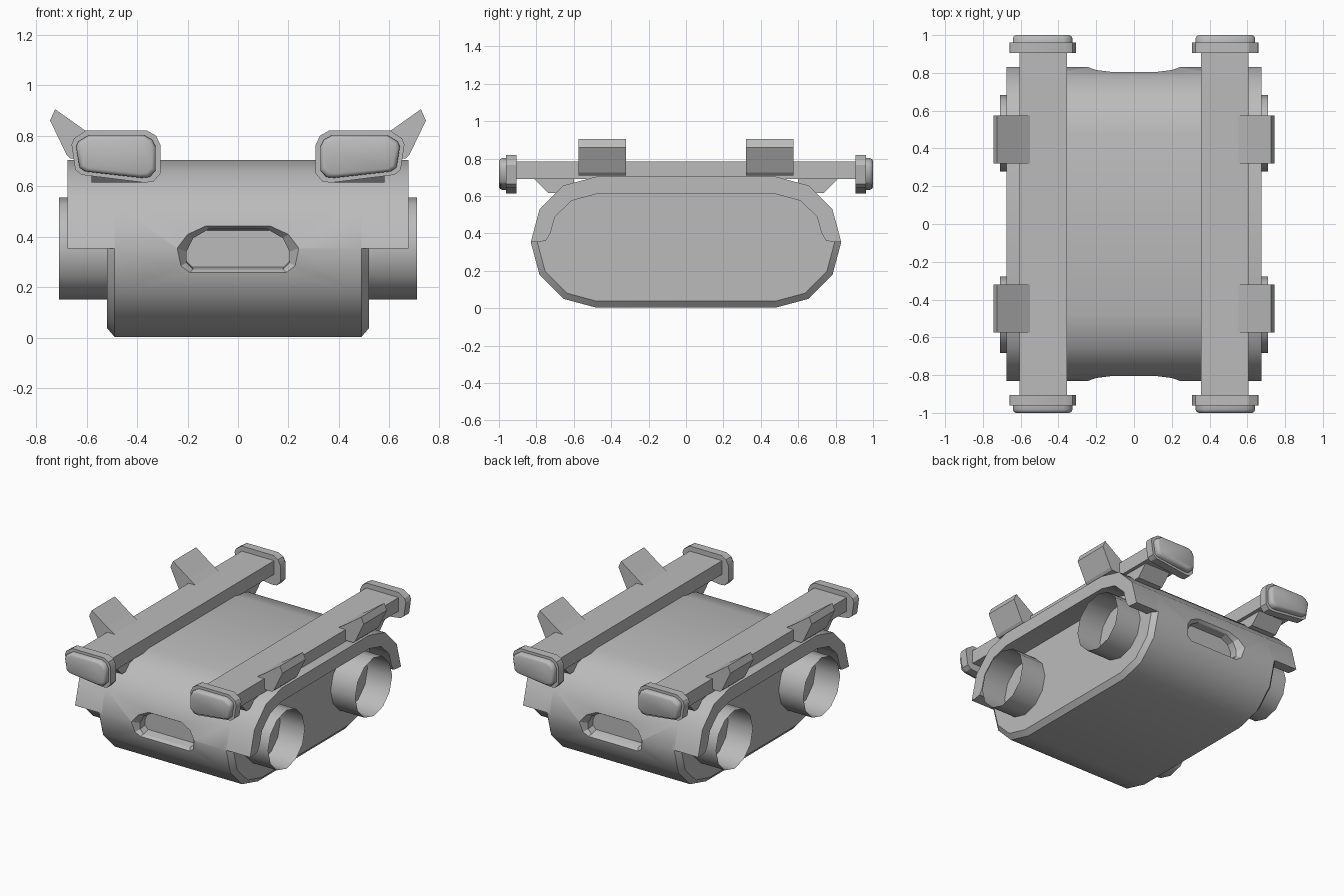
import bpy, bmesh, math

if "Cube" in bpy.data.objects:
    bpy.data.objects.remove(bpy.data.objects["Cube"])

GREY = 0.5
mat = bpy.data.materials.new("grey")
mat.use_nodes = True
mat.diffuse_color = (GREY, GREY, GREY, 1)
mat.node_tree.nodes["Principled BSDF"].inputs["Base Color"].default_value = (GREY, GREY, GREY, 1)


def loft(name, rings, caps=True, mirror=(False, False), smooth=35):
    """Bridge closed rings of 3D points in order, with optional end caps and mirroring."""
    bm = bmesh.new()
    loops = [[bm.verts.new(p) for p in ring] for ring in rings]
    n = len(loops[0])
    for a, b in zip(loops, loops[1:]):
        for i in range(n):
            j = (i + 1) % n
            bm.faces.new((a[i], a[j], b[j], b[i]))
    if caps:
        bm.faces.new(loops[0])
        bm.faces.new(loops[-1])
    bmesh.ops.recalc_face_normals(bm, faces=bm.faces)
    mesh = bpy.data.meshes.new(name)
    bm.to_mesh(mesh)
    bm.free()
    mesh.materials.append(mat)
    ob = bpy.data.objects.new(name, mesh)
    bpy.context.collection.objects.link(ob)
    if any(mirror):
        m = ob.modifiers.new("mirror", "MIRROR")
        m.use_axis = (mirror[0], mirror[1], False)
        m.use_mirror_merge = False
    if smooth:
        smooth_by_angle(ob, smooth)
    return ob


def smooth_by_angle(ob, degrees):
    bpy.ops.object.select_all(action="DESELECT")
    ob.select_set(True)
    bpy.context.view_layer.objects.active = ob
    bpy.ops.object.shade_smooth_by_angle(angle=math.radians(degrees))


def along_x(profile, x):
    return [(x, y, z) for y, z in profile]


def along_y(profile, y):
    return [(x, y, z) for x, z in profile]


def capsule(r):
    """Low-poly stadium outline in y, z, running over the top and back underneath."""
    pts = []
    for side, start in ((1, 90), (-1, -90)):
        for k in range(7):
            a = math.radians(start - 30 * k)
            pts.append((side * 0.48 + r * math.cos(a), 0.353 + r * math.sin(a)))
    return pts


# Hull with chamfered ends
outer, inner = capsule(0.35), capsule(0.315)
body = loft("hull", [along_x(inner, -0.52), along_x(outer, -0.49),
                     along_x(outer, 0.49), along_x(inner, 0.52)])


# Arched recess in the front and back, with a sloping rim
def arch(w, low, high, cut):
    half = [(w, low + cut * 0.3), (w, high - cut), (w - cut * 0.3, high - cut * 0.4),
            (w - cut, high)]
    foot = w - cut * 0.3
    right = [(foot, low)] + half
    return right + [(-x, z) for x, z in reversed(right)]


for side in (-1, 1):
    cutter = loft("recess_cutter", [
        along_y(arch(0.265, 0.225, 0.475, 0.11), side * 0.86),
        along_y(arch(0.205, 0.27, 0.43, 0.09), side * 0.785),
        along_y(arch(0.205, 0.28, 0.425, 0.08), side * 0.73)], smooth=0)
    cutter.hide_render = True
    cut = body.modifiers.new("recess", "BOOLEAN")
    cut.operation = "DIFFERENCE"
    cut.solver = "EXACT"
    cut.object = cutter
    bpy.context.view_layer.objects.active = body
    bpy.ops.object.modifier_apply(modifier=cut.name)
    bpy.data.objects.remove(cutter)
smooth_by_angle(body, 32)

# Fenders arching over each side, with a rounded lip at the lower ends
over = [p for p in outer if p[1] > 0.34]
over.sort(key=lambda p: p[0])
under_right = [(0.80, 0.353), (0.75, 0.36), (0.725, 0.40), (0.70, 0.49), (0.61, 0.575), (0.48, 0.61)]
under = under_right + [(-y, z) for y, z in reversed(under_right)]
fender = over + under
loft("fender", [along_x(fender, 0.47), along_x(fender, 0.675)], mirror=(True, False))

# Open wheel tubes
tube = [(0.48 + 0.203 * math.cos(math.radians(30 * k)),
         0.353 + 0.203 * math.sin(math.radians(30 * k))) for k in range(12)]
loft("wheel_tube", [along_x(tube, 0.50), along_x(tube, 0.71)], caps=False, mirror=(True, True))

# Roof rails and the gussets below their ends
rail = [(0.355, 0.69), (0.605, 0.69), (0.605, 0.785), (0.355, 0.785)]
loft("rail", [along_y(rail, -0.92), along_y(rail, 0.92)], mirror=(True, False), smooth=0)
gusset = [(0.60, 0.70), (0.82, 0.70), (0.735, 0.615), (0.60, 0.615)]
loft("rail_gusset", [along_x(gusset, 0.38), along_x(gusset, 0.58)], mirror=(True, True), smooth=0)

# Lamp housings and lenses on the rail ends
LAMP = [(0.36, 0.82), (0.605, 0.82), (0.65, 0.79), (0.66, 0.765), (0.645, 0.665), (0.62, 0.645),
        (0.37, 0.614), (0.335, 0.618), (0.308, 0.65), (0.308, 0.765), (0.325, 0.80)]
LAMP.reverse()


def shrink(d):
    """Move the lamp outline inward by about d."""
    cx, cz = 0.484, 0.718
    return [(cx + (x - cx) * (1 - d / 0.175), cz + (z - cz) * (1 - d / 0.10)) for x, z in LAMP]


loft("lamp_housing", [along_y(shrink(0), -0.905), along_y(shrink(0), -0.962),
                      along_y(shrink(0.018), -0.962)], mirror=(True, True), smooth=30)
loft("lamp_lens", [along_y(shrink(0.018), -0.955), along_y(shrink(0.018), -0.983),
                   along_y(shrink(0.024), -0.995), along_y(shrink(0.034), -1.0)],
     mirror=(True, True), smooth=60)

# Flared fins on the outside of the rails
fin = [(0.55, 0.785), (0.605, 0.82), (0.725, 0.905), (0.745, 0.86), (0.68, 0.725),
       (0.665, 0.71), (0.58, 0.71)]
loft("rail_fin", [along_y(fin, 0.32), along_y(fin, 0.575)], mirror=(True, True), smooth=0)
